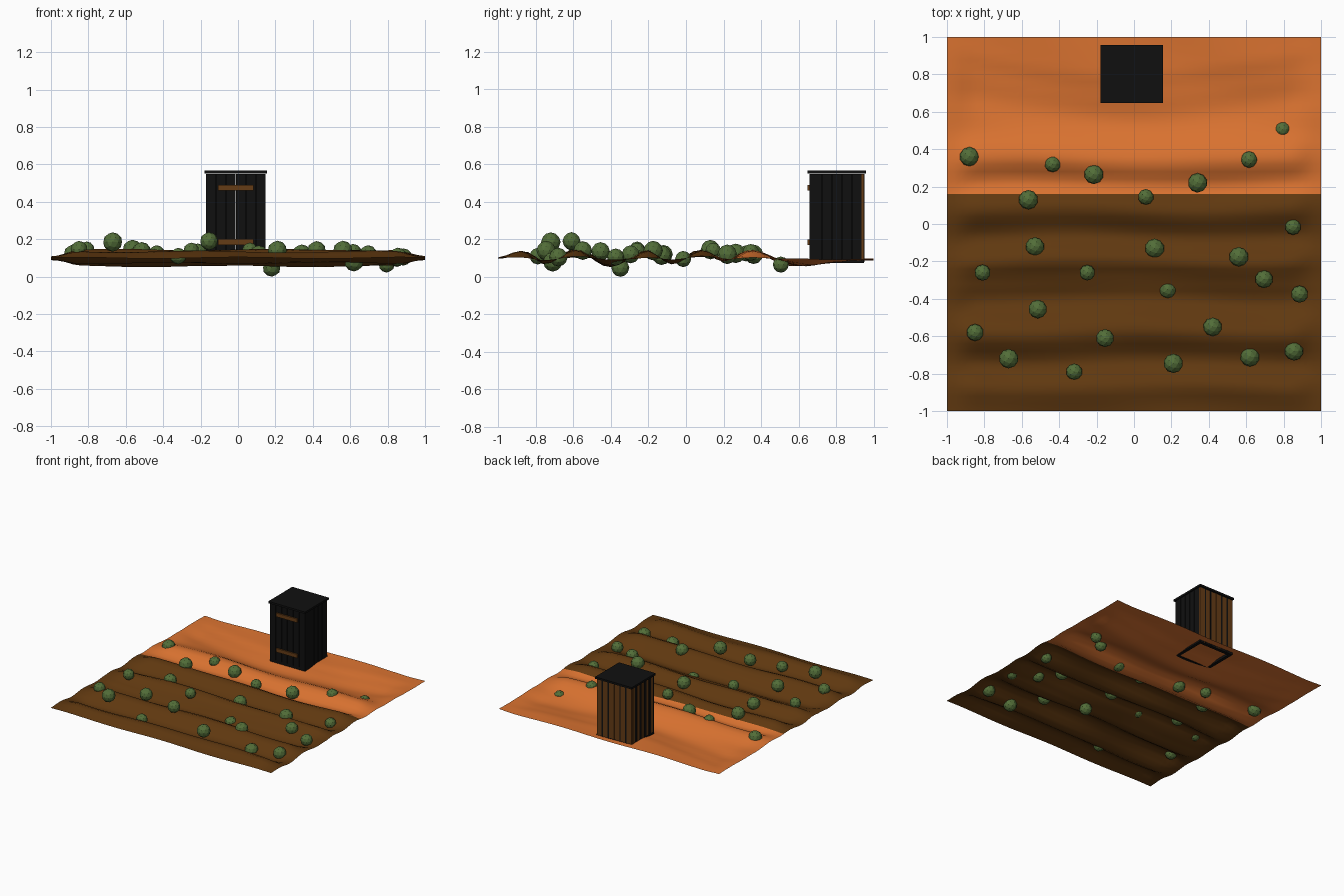
import bpy, bmesh, math

if "Cube" in bpy.data.objects:
    bpy.data.objects.remove(bpy.data.objects["Cube"])


def material(name, rgb):
    m = bpy.data.materials.new(name)
    m.diffuse_color = (*rgb, 1)
    m.use_nodes = True
    m.node_tree.nodes["Principled BSDF"].inputs["Base Color"].default_value = m.diffuse_color
    return m


ORANGE = material("orange earth", (0.70, 0.17, 0.03))
SOIL = material("brown soil", (0.117, 0.04, 0.005))
GREEN = material("leaf green", (0.085, 0.155, 0.04))
BLACK = material("charred wood", (0.005, 0.005, 0.005))
WOOD = material("brown wood", (0.13, 0.045, 0.008))


def finish(bm, name, mats):
    me = bpy.data.meshes.new(name)
    bm.to_mesh(me)
    bm.free()
    for m in mats:
        me.materials.append(m)
    ob = bpy.data.objects.new(name, me)
    bpy.context.collection.objects.link(ob)
    return ob


def box(bm, x0, x1, y0, y1, z0, z1):
    v = bmesh.ops.create_cube(bm, size=1)["verts"]
    for p in v:
        p.co = ((x0 + x1) / 2 + p.co.x * (x1 - x0),
                (y0 + y1) / 2 + p.co.y * (y1 - y0),
                (z0 + z1) / 2 + p.co.z * (z1 - z0))


# Ground: ridges and furrows running along x, (y, z) profile
PROFILE = [(-1.2, .10), (-1, .10), (-.87, .135), (-.74, .07), (-.58, .145),
           (-.40, .055), (-.30, .09), (-.20, .14), (-.07, .07), (.08, .14),
           (.21, .085), (.34, .14), (.58, .06), (.72, .075), (.82, .09), (1.2, .10)]


def smooth(t):
    t = max(0, min(1, t))
    return t * t * (3 - 2 * t)


def height(x, y):
    py = y - .12 * x * x * smooth((y - .45) / .2)
    py += .012 * math.sin(4 * x + 3 * y)
    for (a, za), (b, zb) in zip(PROFILE, PROFILE[1:]):
        if a <= py <= b:
            z = za + (zb - za) * smooth((py - a) / (b - a))
            break
    fade = .2 + .8 * smooth((1 - abs(x)) / .16)
    return .098 + (z - .098) * fade + .004 * math.sin(7 * x + 11 * y)


bm = bmesh.new()
bmesh.ops.create_grid(bm, x_segments=50, y_segments=50, size=1)
for v in bm.verts:
    v.co.z = height(v.co.x, v.co.y)
for f in bm.faces:
    f.smooth = True
    f.material_index = 0 if f.calc_center_median().y > .16 else 1
finish(bm, "ground", [ORANGE, SOIL])

# Shrubs: x, y, z, radius
SHRUBS = [
    (-.88, .36, .12, .052), (-.435, .32, .125, .043), (-.215, .265, .125, .052),
    (-.565, .13, .145, .052), (.063, .145, .14, .042), (.34, .22, .12, .052),
    (.615, .345, .13, .045), (.795, .505, .065, .043), (.85, -.015, .095, .043),
    (-.53, -.12, .12, .05), (.11, -.13, .115, .052), (.56, -.175, .14, .052),
    (-.81, -.26, .145, .043), (-.25, -.26, .14, .042), (.695, -.295, .12, .048),
    (.18, -.35, .048, .048), (.885, -.375, .105, .046), (-.515, -.455, .135, .05),
    (-.85, -.58, .145, .046), (-.155, -.61, .19, .048), (.42, -.55, .14, .05),
    (-.67, -.72, .185, .052), (-.32, -.79, .11, .044), (.21, -.745, .14, .052),
    (.62, -.71, .08, .052), (.855, -.68, .105, .05)]
for i, (x, y, z, r) in enumerate(SHRUBS):
    bm = bmesh.new()
    bmesh.ops.create_icosphere(bm, subdivisions=2, radius=r)
    ob = finish(bm, f"shrub_{i + 1}", [GREEN])
    ob.location = (x, y, z)

# Hut: plank walls with narrow gaps, hollow inside
X0, X1, Y0, Y1, Z0, Z1, T = -.172, .148, .658, .948, .08, .548, .012


def planks(name, a, b, n, place, mats, rule):
    bm = bmesh.new()
    w = (b - a) / n
    for i in range(n):
        start = len(bm.faces)
        gap = .002
        place(bm, a + i * w + gap, a + (i + 1) * w - gap)
        bm.faces.ensure_lookup_table()
        for f in bm.faces[start:]:
            f.material_index = rule(i)
    finish(bm, name, mats)


planks("front_wall", X0, X1, 6,
       lambda bm, a, b: box(bm, a, b, Y0, Y0 + T, Z0, Z1), [BLACK], lambda i: 0)
planks("right_wall", Y0 + T, Y1 - T, 5,
       lambda bm, a, b: box(bm, X1 - T, X1, a, b, Z0, Z1), [BLACK], lambda i: 0)
planks("left_wall", Y0 + T, Y1 - T, 9,
       lambda bm, a, b: box(bm, X0, X0 + T, a, b, Z0, Z1), [WOOD, BLACK], lambda i: i % 2)


# Back wall: wide brown boards between narrow black battens
def back_board(bm, a, b):
    box(bm, a, b, Y1 - T, Y1, Z0, Z1)


planks("back_wall", X0, X1, 6, back_board, [WOOD], lambda i: 0)
bm = bmesh.new()
for i in range(1, 6):
    if i == 3:
        continue
    x = X0 + (X1 - X0) * i / 6
    box(bm, x - .006, x + .006, Y1 - T, Y1 + .002, Z0, Z1)
finish(bm, "back_battens", [BLACK])

# Roof slab
bm = bmesh.new()
box(bm, -.178, .154, .648, .958, .551, .567)
finish(bm, "roof", [BLACK])

# Base frame showing under the ground
bm = bmesh.new()
for y in (Y0, Y1 - .025):
    box(bm, X0, X1, y, y + .025, .074, .095)
for x in (X0, X1 - .025):
    box(bm, x, x + .025, Y0 + .025, Y1 - .025, .074, .095)
finish(bm, "base_frame", [BLACK])

# Door cross boards
bm = bmesh.new()
for z in (.185, .475):
    box(bm, -.107, .082, Y0 - .011, Y0, z - .015, z + .015)
finish(bm, "door_boards", [WOOD])
